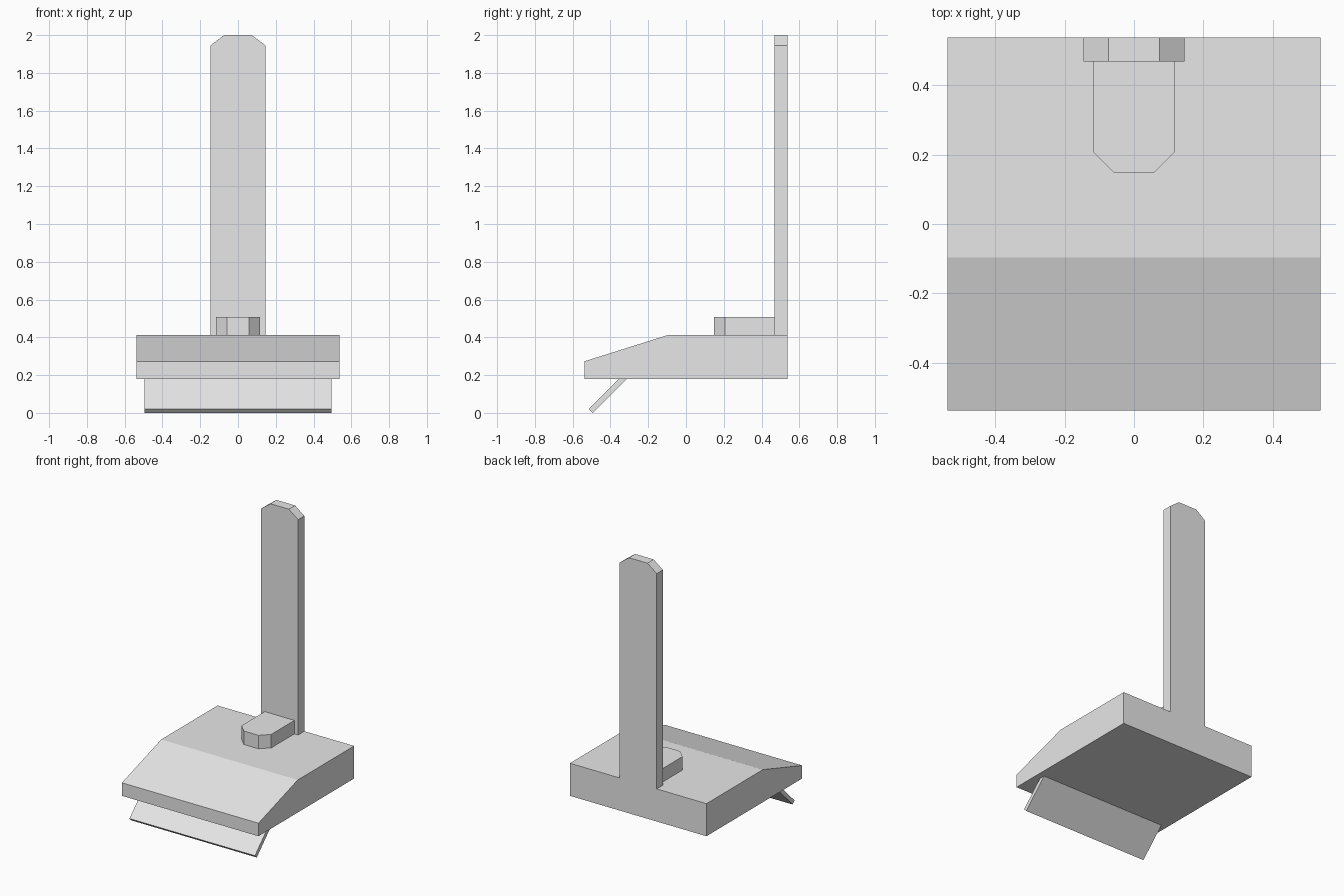
import bpy
import bmesh
from mathutils import Vector

cube = bpy.data.objects.get("Cube")
if cube:
    bpy.data.objects.remove(cube, do_unlink=True)

# Single plain material
grey = bpy.data.materials.new("light_grey")
grey.use_nodes = True
colour = (0.8, 0.8, 0.8, 1.0)
grey.diffuse_color = colour
grey.node_tree.nodes["Principled BSDF"].inputs["Base Color"].default_value = colour


def prism(name, outline, axis, start, end):
    """Extrude a 2D outline along one axis; outline gives the other two axes in order."""
    def place(point):
        co = list(point)
        co.insert(axis, start)
        return Vector(co)

    bm = bmesh.new()
    face = bm.faces.new([bm.verts.new(place(p)) for p in outline])
    moved = bmesh.ops.extrude_face_region(bm, geom=[face])["geom"]
    offset = Vector()
    offset[axis] = end - start
    bmesh.ops.translate(bm, vec=offset,
                        verts=[v for v in moved if isinstance(v, bmesh.types.BMVert)])
    bmesh.ops.recalc_face_normals(bm, faces=bm.faces)
    mesh = bpy.data.meshes.new(name)
    bm.to_mesh(mesh)
    bm.free()
    mesh.materials.append(grey)
    obj = bpy.data.objects.new(name, mesh)
    bpy.context.collection.objects.link(obj)
    return obj


def mirrored(half):
    """Complete a symmetric outline from its +x half."""
    return half + [(-x, v) for x, v in reversed(half)]


X, Y, Z = range(3)
BOTTOM, TOP = 0.18, 0.412
HALF, POST_FRONT = 0.538, 0.468

# Base block with sloping front
prism("base", [(-HALF, BOTTOM), (HALF, BOTTOM), (HALF, TOP),
               (-0.096, TOP), (-HALF, 0.273)], X, -HALF, HALF)

# Tall upright post with clipped top corners
prism("post", mirrored([(0.146, TOP), (0.146, 1.945), (0.073, 2.0)]),
      Y, POST_FRONT, HALF)

# Raised lug in front of the post, with clipped front corners
prism("lug", mirrored([(0.117, POST_FRONT), (0.117, 0.207), (0.058, 0.148)]),
      Z, TOP, 0.508)

# Thin flap slanting down and forward from under the base
prism("front_flap", [(-0.494, 0.0), (-0.515, 0.021),
                     (-0.356, BOTTOM), (-0.314, BOTTOM)], X, -0.494, 0.494)
